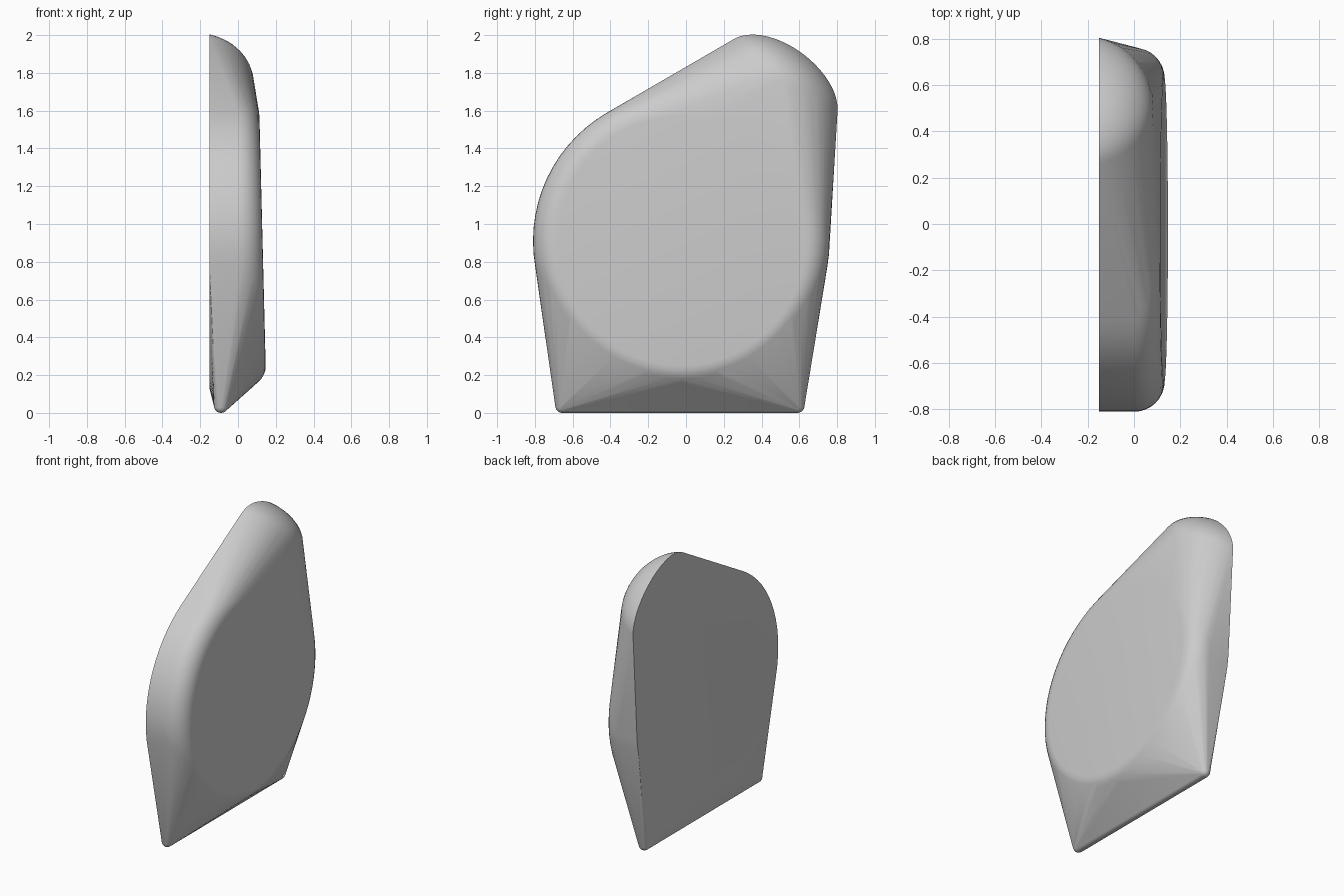
import bpy
import bmesh
import math
from mathutils import Matrix, Vector

cube = bpy.data.objects.get("Cube")
if cube:
    bpy.data.objects.remove(cube, do_unlink=True)

BACK = -0.15                       # flat mounting side

grey = bpy.data.materials.new("plain grey")
grey.use_nodes = True
grey.diffuse_color = (0.6, 0.6, 0.6, 1)
grey.node_tree.nodes["Principled BSDF"].inputs["Base Color"].default_value = (0.6, 0.6, 0.6, 1)

bm = bmesh.new()


def ellipsoid(centre, radii, tilt=0.0, segments=40, rings=24):
    """Ellipsoid tilted about the x axis."""
    matrix = (Matrix.Translation(centre) @ Matrix.Rotation(tilt, 4, 'X')
              @ Matrix.Diagonal((*radii, 1)))
    bmesh.ops.create_uvsphere(bm, u_segments=segments, v_segments=rings,
                              radius=1, matrix=matrix)


# Upper rounded corner, cut flush with the flat side
ellipsoid((-0.215, 0.497, 1.736), (0.3, 0.36, 0.21), math.radians(-37))
bmesh.ops.bisect_plane(bm, geom=bm.verts[:] + bm.edges[:] + bm.faces[:],
                       plane_co=(BACK, 0, 0), plane_no=(1, 0, 0), clear_inner=True)

# Small balls at the ends of the bottom edge
for y in (-0.655, 0.59):
    ellipsoid((-0.09, y, 0.037), (0.037, 0.037, 0.037), 0, 16, 12)


# Main round body: straight wall, rounded rim, slightly leaning face
def ring(radius, base, lift, count=72):
    for i in range(count):
        a = math.tau * i / count
        y, z = radius * math.cos(a), radius * math.sin(a)
        bm.verts.new(Vector((base + lift * (0.13 - 0.025 * z), y - 0.025, z + 0.91)))


ring(0.785, BACK, 0)
for step in range(9):
    a = math.pi / 2 * step / 8
    ring(0.66 + 0.125 * math.cos(a), 0, math.sin(a))

# Wrap everything in one convex skin
hull = bmesh.ops.convex_hull(bm, input=bm.verts[:], use_existing_faces=False)
skin = {f for f in hull["geom"] if isinstance(f, bmesh.types.BMFace)}
bmesh.ops.delete(bm, geom=[f for f in bm.faces if f not in skin], context='FACES')
bmesh.ops.delete(bm, geom=[v for v in bm.verts if not v.link_faces], context='VERTS')
bmesh.ops.dissolve_limit(bm, angle_limit=math.radians(0.3),
                         verts=bm.verts[:], edges=bm.edges[:])
bmesh.ops.recalc_face_normals(bm, faces=bm.faces[:])

mesh = bpy.data.meshes.new("rounded_shell")
bm.to_mesh(mesh)
bm.free()
mesh.materials.append(grey)
shell = bpy.data.objects.new("rounded_shell", mesh)
bpy.context.collection.objects.link(shell)
bpy.ops.object.select_all(action='DESELECT')
shell.select_set(True)
bpy.context.view_layer.objects.active = shell
bpy.ops.object.shade_smooth_by_angle(angle=math.radians(30))
